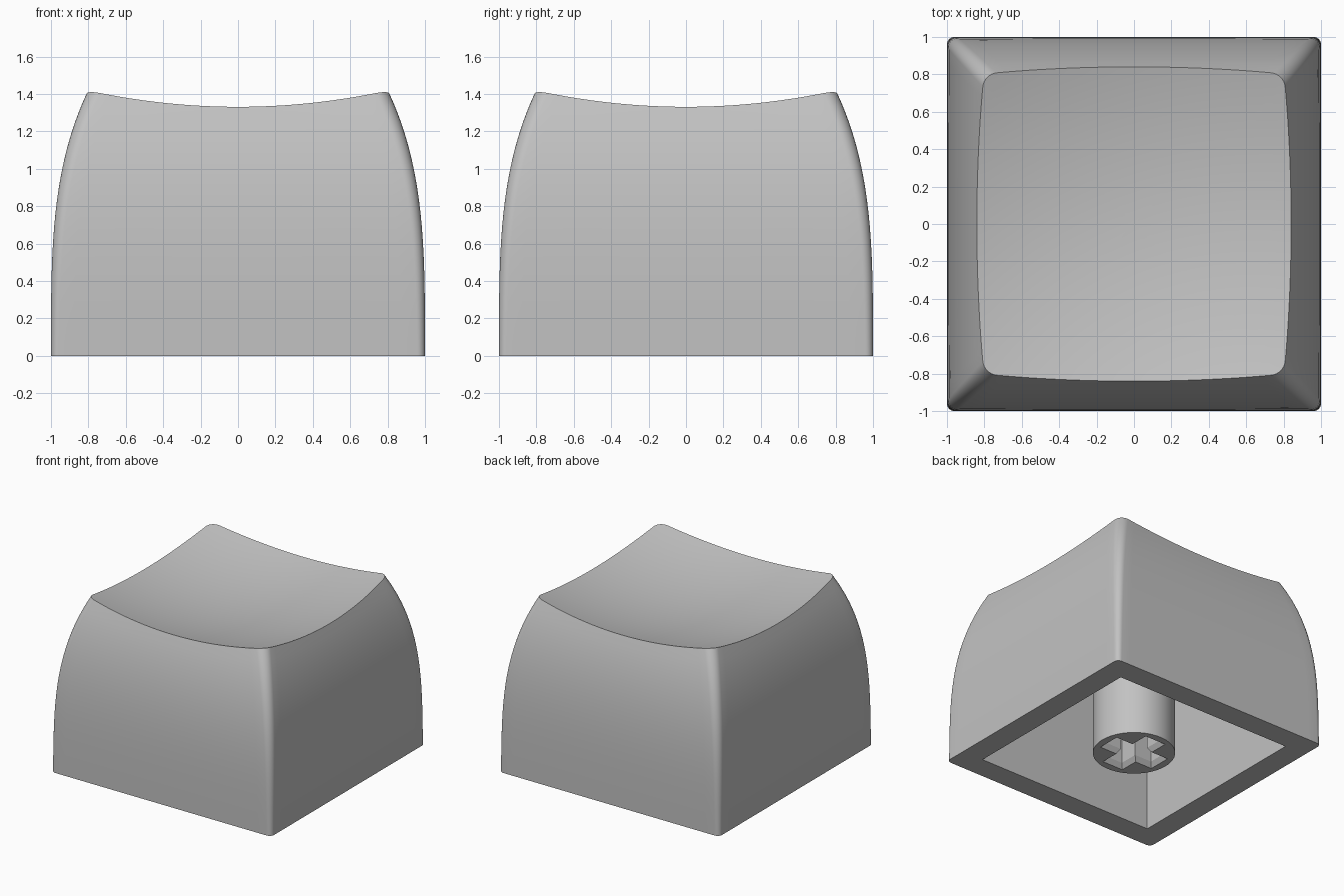
import bpy, bmesh, math

if "Cube" in bpy.data.objects:
    bpy.data.objects.remove(bpy.data.objects["Cube"])

grey = bpy.data.materials.new("light grey")
grey.diffuse_color = (0.54, 0.54, 0.54, 1)
grey.use_nodes = True
grey.node_tree.nodes["Principled BSDF"].inputs["Base Color"].default_value = grey.diffuse_color


def dish(x, y):
    """Height of the spherical scoop on the top."""
    return 1.225 + 0.15 * (x * x + y * y)


def ring(half, radius, side=24, arc=8):
    """Rounded square outline, anticlockwise, always the same point count."""
    pts, c = [], half - radius
    for q in range(4):
        ca, sa = ((1, 0), (0, 1), (-1, 0), (0, -1))[q]
        local = [(half, -c + 2 * c * i / side) for i in range(side)]
        local += [(c + radius * math.cos(a), c + radius * math.sin(a))
                  for a in (math.pi / 2 * i / arc for i in range(arc))]
        pts += [(x * ca - y * sa, x * sa + y * ca) for x, y in local]
    return pts


def wall(z):
    """Outline of the bulging outer wall at height z."""
    return ring(1 - 0.0605 * z ** 3.4, 0.04 + 0.024 * z)


def finish(bm, name, angle):
    bmesh.ops.remove_doubles(bm, verts=bm.verts, dist=1e-5)
    bmesh.ops.recalc_face_normals(bm, faces=bm.faces)
    me = bpy.data.meshes.new(name)
    bm.to_mesh(me)
    bm.free()
    me.materials.append(grey)
    ob = bpy.data.objects.new(name, me)
    bpy.context.collection.objects.link(ob)
    bpy.ops.object.select_all(action='DESELECT')
    ob.select_set(True)
    bpy.context.view_layer.objects.active = ob
    bpy.ops.object.shade_smooth_by_angle(angle=math.radians(angle))


# Key shell: cavity, rim, outer wall and dished top as one lofted skin
count = len(wall(0))
edge_z = [1.35] * count
for _ in range(25):
    edge_z = [dish(*wall(z)[i]) for i, z in enumerate(edge_z)]

loops = [[(x, y, z) for x, y in ring(h, 0)] for h, z in ((0.77, 1.05), (0.81, 0))]
steps = 18
for s in range(steps + 1):
    loops.append([(*wall(z * s / steps)[i], z * s / steps)
                  for i, z in enumerate(edge_z)])
edge = loops[-1]
for s in range(1, 16):
    k = 1 - s / 16
    loops.append([(x * k, y * k, dish(x * k, y * k)) for x, y, _ in edge])

bm = bmesh.new()
rows = [[bm.verts.new(p) for p in loop] for loop in loops]
for a, b in zip(rows, rows[1:]):
    for i in range(count):
        j = (i + 1) % count
        bm.faces.new((a[i], a[j], b[j], b[i]))
centre = bm.verts.new((0, 0, dish(0, 0)))
for i in range(count):
    bm.faces.new((rows[-1][i], rows[-1][(i + 1) % count], centre))
bm.faces.new(rows[0][::-1])
finish(bm, "key_shell", 30)


# Stem: round post with a chamfered cross-shaped socket in its end
def cross(length, width):
    pts = []
    for q in range(4):
        for x, y in ((length, -width), (length, width), (width, width)):
            for _ in range(q):
                x, y = -y, x
            pts.append((x, y))
    return pts


circle = [(0.31 * math.cos(math.tau * i / 64), 0.31 * math.sin(math.tau * i / 64))
          for i in range(64)]
post = [(circle, 0), (circle, 1.06)]
socket = [(cross(0.25, 0.095), 0), (cross(0.225, 0.07), 0.04), (cross(0.225, 0.07), 0.45)]

bm = bmesh.new()
end_edges = []
for sections in (post, socket):
    rows = [[bm.verts.new((x, y, z)) for x, y in outline] for outline, z in sections]
    n = len(rows[0])
    for a, b in zip(rows, rows[1:]):
        for i in range(n):
            j = (i + 1) % n
            bm.faces.new((a[i], a[j], b[j], b[i]))
    end_edges += [bm.edges.get((rows[0][i], rows[0][(i + 1) % n])) for i in range(n)]
    bm.faces.new(rows[-1])
bmesh.ops.triangle_fill(bm, edges=end_edges, use_beauty=True, normal=(0, 0, -1))
finish(bm, "stem", 30)
